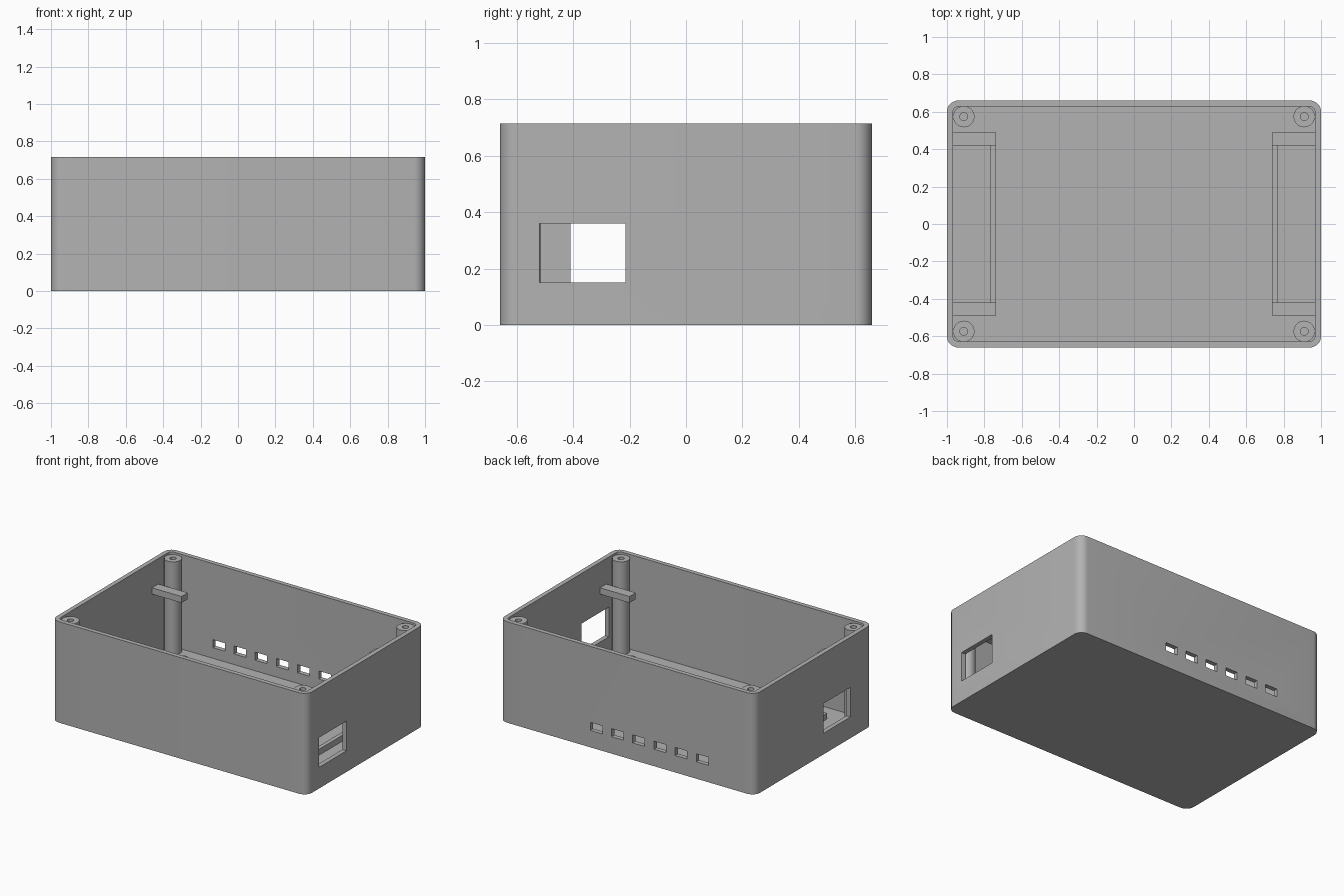
import bpy, bmesh, math
from mathutils import Matrix, Vector

cube = bpy.data.objects.get("Cube")
if cube:
    bpy.data.objects.remove(cube, do_unlink=True)

W, D, H = 1.0, 0.66, 0.715      # half width, half depth, height
WALL, FLOOR = 0.032, 0.045

grey = bpy.data.materials.new("plain grey")
grey.use_nodes = True
colour = (0.45, 0.45, 0.45, 1)
grey.diffuse_color = colour
grey.node_tree.nodes["Principled BSDF"].inputs["Base Color"].default_value = colour


def finish(name, bm):
    bmesh.ops.recalc_face_normals(bm, faces=bm.faces)
    mesh = bpy.data.meshes.new(name)
    bm.to_mesh(mesh)
    bm.free()
    mesh.materials.append(grey)
    obj = bpy.data.objects.new(name, mesh)
    bpy.context.collection.objects.link(obj)
    return obj


def smooth(obj):
    bpy.ops.object.select_all(action='DESELECT')
    obj.select_set(True)
    bpy.context.view_layer.objects.active = obj
    bpy.ops.object.shade_smooth_by_angle(angle=math.radians(30))


def box(name, x, y, z, radius=0):
    """Box between (min, max) pairs, with optional rounded upright edges."""
    bm = bmesh.new()
    size = [b - a for a, b in (x, y, z)]
    mid = [(a + b) / 2 for a, b in (x, y, z)]
    bmesh.ops.create_cube(bm, size=1, matrix=Matrix.Translation(mid) @ Matrix.Diagonal((*size, 1)))
    if radius:
        upright = [e for e in bm.edges
                   if abs(e.verts[0].co.z - e.verts[1].co.z) > size[2] / 2]
        bmesh.ops.bevel(bm, geom=upright, offset=radius, segments=8,
                        profile=0.5, affect='EDGES')
    return finish(name, bm)


def cut(target, cutter):
    cutter.hide_render = True
    mod = target.modifiers.new("cut", 'BOOLEAN')
    mod.operation = 'DIFFERENCE'
    mod.solver = 'EXACT'
    mod.object = cutter
    bpy.context.view_layer.objects.active = target
    bpy.ops.object.modifier_apply(modifier=mod.name)
    bpy.data.objects.remove(cutter, do_unlink=True)


# Open case: rounded shell with a hollow inside
case = box("case_shell", (-W, W), (-D, D), (0, H), 0.06)
ix, iy = W - WALL, D - WALL
cut(case, box("hollow", (-ix, ix), (-iy, iy), (FLOOR, H + 0.1), 0.03))

# Port windows in the two end walls
cut(case, box("port_right", (W - 0.06, W + 0.1), (-0.52, -0.215), (0.15, 0.36)))
cut(case, box("port_left", (-W - 0.1, -W + 0.06), (-0.41, -0.11), (0.15, 0.36)))

# Row of vent slots in the back wall
for i in range(6):
    x = 0.24 - i * 0.166
    cut(case, box("vent", (x - 0.047, x + 0.047), (D - 0.06, D + 0.1), (0.12, 0.177)))
smooth(case)


def screw_post(name, x, y):
    """Corner post with a blind screw hole, turned from a profile."""
    top = H - 0.014
    outline = [(0.057, FLOOR - 0.005), (0.057, top), (0.021, top), (0.021, 0.3), (0, 0.3)]
    bm = bmesh.new()
    verts = [bm.verts.new((r, 0, z)) for r, z in outline]
    edges = [bm.edges.new(pair) for pair in zip(verts, verts[1:])]
    bmesh.ops.spin(bm, geom=verts + edges, axis=(0, 0, 1), cent=(0, 0, 0),
                   angle=math.tau, steps=32)
    bmesh.ops.remove_doubles(bm, verts=bm.verts, dist=0.0005)
    rim = [e for e in bm.edges if e.is_boundary]
    bmesh.ops.holes_fill(bm, edges=rim, sides=0)
    bmesh.ops.translate(bm, verts=bm.verts, vec=Vector((x, y, 0)))
    smooth(finish(name, bm))


# Posts, retaining brackets and floor rails, mirrored to each side
for sx, side in ((1, "left"), (-1, "right")):
    def span(a, b):
        return tuple(sorted((sx * a, sx * b)))
    box(f"floor_rail_{side}", span(0.737, 0.766), (-0.485, 0.485),
        (FLOOR - 0.005, FLOOR + 0.042))
    for sy, end in ((-1, "front"), (1, "back")):
        screw_post(f"screw_post_{end}_{side}", sx * 0.91, sy * 0.574)
        box(f"bracket_{end}_{side}", span(0.737, ix + 0.005),
            tuple(sorted((sy * 0.42, sy * 0.49))), (0.49, 0.535))
